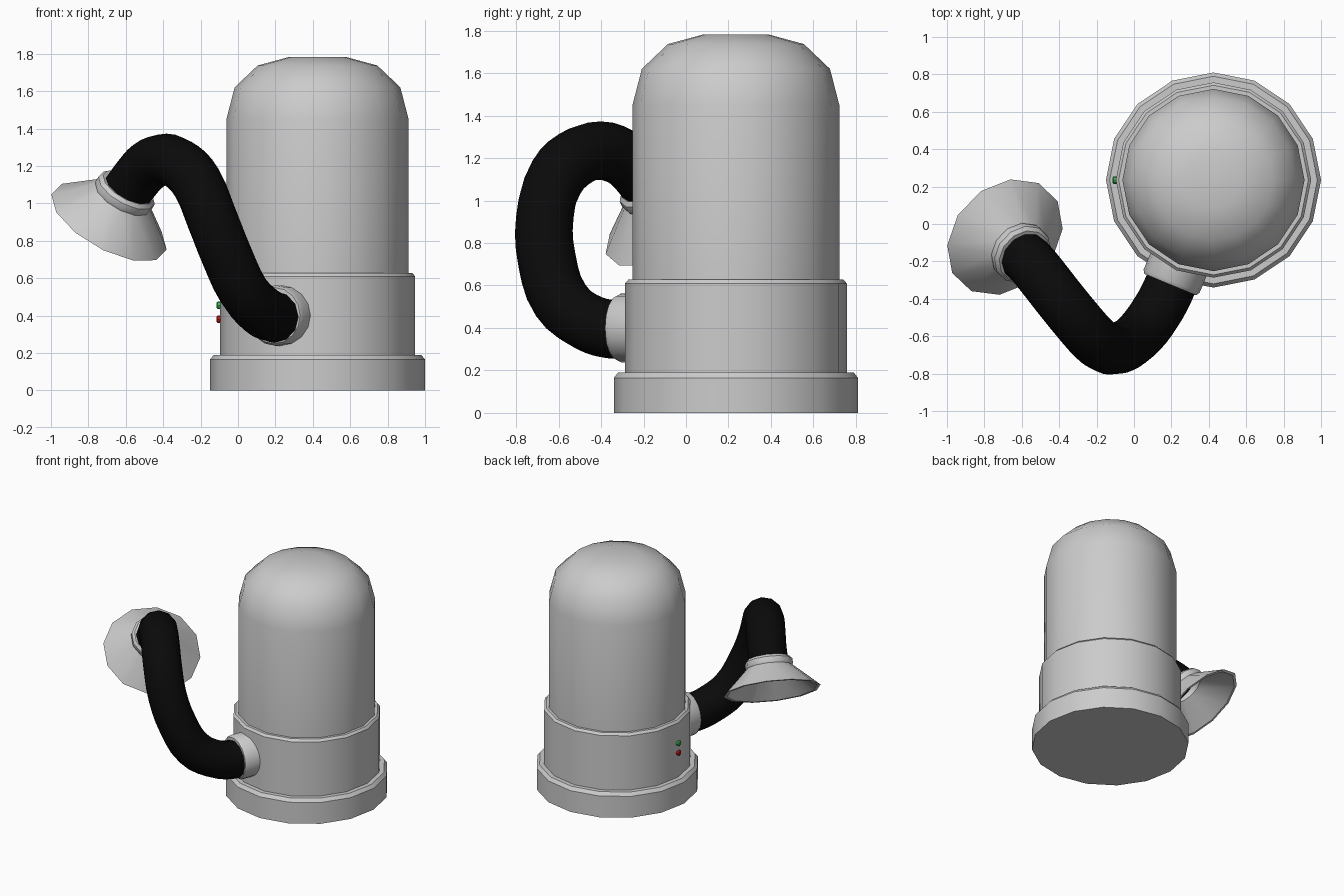
import bpy, bmesh, math
from mathutils import Vector, Matrix

if "Cube" in bpy.data.objects:
    bpy.data.objects.remove(bpy.data.objects["Cube"])


def material(name, color):
    m = bpy.data.materials.new(name)
    m.diffuse_color = (*color, 1)
    m.use_nodes = True
    m.node_tree.nodes["Principled BSDF"].inputs["Base Color"].default_value = m.diffuse_color
    return m


def finish(ob, mat=None, angle=32):
    if mat:
        ob.data.materials.append(mat)
    bpy.ops.object.select_all(action='DESELECT')
    bpy.context.view_layer.objects.active = ob
    ob.select_set(True)
    bpy.ops.object.shade_smooth_by_angle(angle=math.radians(angle))
    return ob


def lathe(name, profile, sides, origin, axis=(0, 0, 1), mat=None, closed=False):
    """Spin (radius, height) points around an axis; ends are capped unless closed."""
    bm = bmesh.new()
    rot = Vector((0, 0, 1)).rotation_difference(Vector(axis)).to_matrix().to_4x4()
    place = Matrix.Translation(origin) @ rot
    rings = []
    for r, h in profile:
        rings.append([bm.verts.new(place @ Vector((r * math.cos(a), r * math.sin(a), h)))
                      for a in (2 * math.pi * i / sides for i in range(sides))])
    pairs = list(zip(rings, rings[1:]))
    if closed:
        pairs.append((rings[-1], rings[0]))
    else:
        bm.faces.new(rings[0])
        bm.faces.new(rings[-1])
    for lo, hi in pairs:
        for i in range(sides):
            j = (i + 1) % sides
            bm.faces.new((lo[i], lo[j], hi[j], hi[i]))
    bmesh.ops.recalc_face_normals(bm, faces=bm.faces)
    me = bpy.data.meshes.new(name)
    bm.to_mesh(me)
    bm.free()
    ob = bpy.data.objects.new(name, me)
    bpy.context.collection.objects.link(ob)
    return finish(ob, mat)


CX, CY = 0.425, 0.235

# Stepped base, middle housing and domed top in one turned body
lathe("body", [(0.575, 0), (0.575, 0.165), (0.555, 0.19), (0.522, 0.19),
               (0.522, 0.61), (0.507, 0.627), (0.487, 0.627), (0.487, 1.45),
               (0.443, 1.62), (0.32, 1.737), (0.15, 1.783)],
      16, (CX, CY, 0))

# Hose socket on the housing
a = math.radians(247.5)
out = Vector((math.cos(a), math.sin(a), 0))
lathe("hose_socket", [(0.162, 0.40), (0.162, 0.585), (0.15, 0.605)],
      16, Vector((CX, CY, 0.40)), out)

# Flexible hose
path = [(0.22, -0.26, 0.395), (0.18, -0.36, 0.395), (0.12, -0.47, 0.43), (0.03, -0.59, 0.53),
        (-0.06, -0.655, 0.72), (-0.14, -0.665, 0.92), (-0.22, -0.61, 1.11),
        (-0.30, -0.52, 1.20), (-0.39, -0.41, 1.235), (-0.48, -0.295, 1.20),
        (-0.545, -0.215, 1.13), (-0.60, -0.16, 1.055)]
cu = bpy.data.curves.new("hose_path", 'CURVE')
cu.dimensions = '3D'
cu.bevel_depth = 0.138
cu.bevel_resolution = 4
cu.resolution_u = 3
cu.use_fill_caps = True
sp = cu.splines.new('BEZIER')
sp.bezier_points.add(len(path) - 1)
for bp, p in zip(sp.bezier_points, path):
    bp.co = p
    bp.handle_left_type = bp.handle_right_type = 'AUTO'
hose = bpy.data.objects.new("hose", cu)
bpy.context.collection.objects.link(hose)
bpy.context.view_layer.objects.active = hose
hose.select_set(True)
bpy.ops.object.convert(target='MESH')
finish(bpy.context.object, material("black_rubber", (0.003, 0.003, 0.003)), 40)

# Hollow suction hood with rounded collar, heights measured from the rim
hood_axis = Vector((-0.44, 0.43, -0.79)).normalized()
lathe("suction_hood", [(0.345, 0), (0.165, -0.17), (0.17, -0.185), (0.168, -0.215),
                       (0.15, -0.235), (0.125, -0.235), (0.135, -0.17), (0.322, 0)],
      12, (-0.69, -0.07, 0.90), hood_axis, closed=True)

# Indicator lights
for name, z, col in (("green_light", 0.455, (0.05, 0.5, 0.1)),
                     ("red_light", 0.38, (0.6, 0.01, 0.01))):
    lathe(name, [(0.02, -0.02), (0.02, 0.012), (0.013, 0.018)],
          8, (CX - 0.522, CY, z), (-1, 0, 0), material(name, col))
